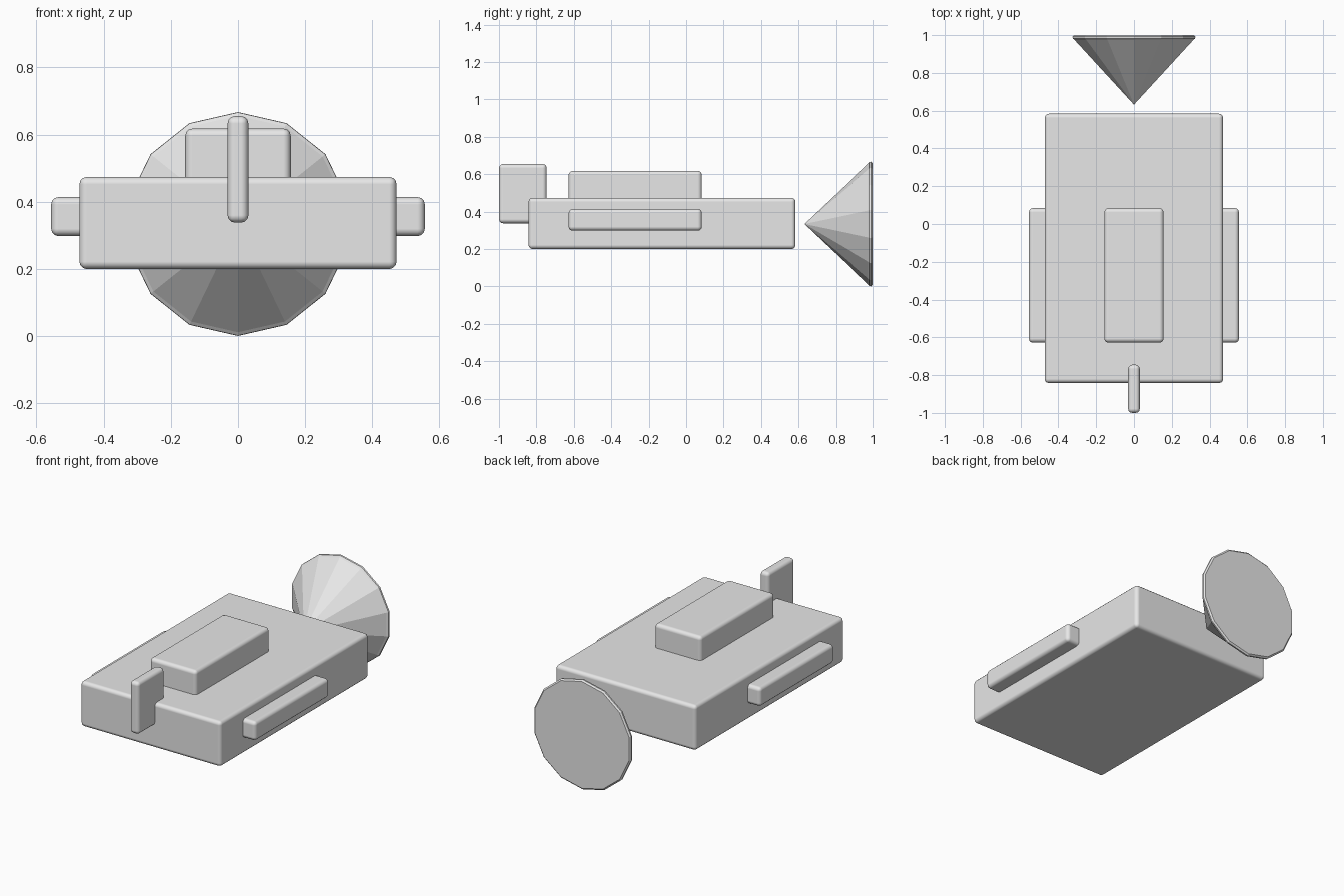
import bpy, bmesh
from math import cos, sin, tau

cube = bpy.data.objects.get("Cube")
if cube:
    bpy.data.objects.remove(cube, do_unlink=True)

grey = bpy.data.materials.new("light grey")
grey.use_nodes = True
grey.diffuse_color = (0.8, 0.8, 0.8, 1)
grey.node_tree.nodes["Principled BSDF"].inputs["Base Color"].default_value = grey.diffuse_color


def add_object(name, bm):
    bmesh.ops.recalc_face_normals(bm, faces=bm.faces[:])
    mesh = bpy.data.meshes.new(name)
    bm.to_mesh(mesh)
    bm.free()
    mesh.materials.append(grey)
    obj = bpy.data.objects.new(name, mesh)
    bpy.context.collection.objects.link(obj)
    return obj


def rounded_box(name, low, high, radius=0.022):
    """Box between two corners with softly rounded edges."""
    bm = bmesh.new()
    bmesh.ops.create_cube(bm, size=1)
    for v in bm.verts:
        v.co = [l + (c + 0.5) * (h - l) for l, h, c in zip(low, high, v.co)]
    for f in bm.faces:
        f.smooth = True
    obj = add_object(name, bm)
    bevel = obj.modifiers.new("rounded edges", 'BEVEL')
    bevel.width = radius
    bevel.segments = 3
    bevel.harden_normals = True
    return obj


# Hull, raised deck block and front fin
rounded_box("hull", (-0.472, -0.842, 0.2), (0.472, 0.584, 0.474))
rounded_box("deck_block", (-0.157, -0.628, 0.4), (0.157, 0.084, 0.618))
rounded_box("front_fin", (-0.031, -1, 0.338), (0.031, -0.745, 0.655))

# Side pods, one per side
for side, x0, x1 in (("left", 0.4, 0.556), ("right", -0.556, -0.4)):
    rounded_box(side + "_pod", (x0, -0.628, 0.298), (x1, 0.084, 0.414))

# Rear cone: faceted, pointing forward, with a softened rim
SIDES = 14
CENTRE_Z = 0.334
profile = [(0.322, 0.974), (0.332, 0.982), (0.333, 0.992), (0.324, 1.0)]
bm = bmesh.new()
apex = bm.verts.new((0, 0.632, CENTRE_Z))
rings = [[bm.verts.new((r * sin(tau * i / SIDES), y, CENTRE_Z + r * cos(tau * i / SIDES)))
          for i in range(SIDES)] for r, y in profile]
for i in range(SIDES):
    j = (i + 1) % SIDES
    bm.faces.new((apex, rings[0][i], rings[0][j]))
    for a, b in zip(rings, rings[1:]):
        bm.faces.new((a[i], b[i], b[j], a[j]))
bm.faces.new(rings[-1])
add_object("rear_cone", bm)
